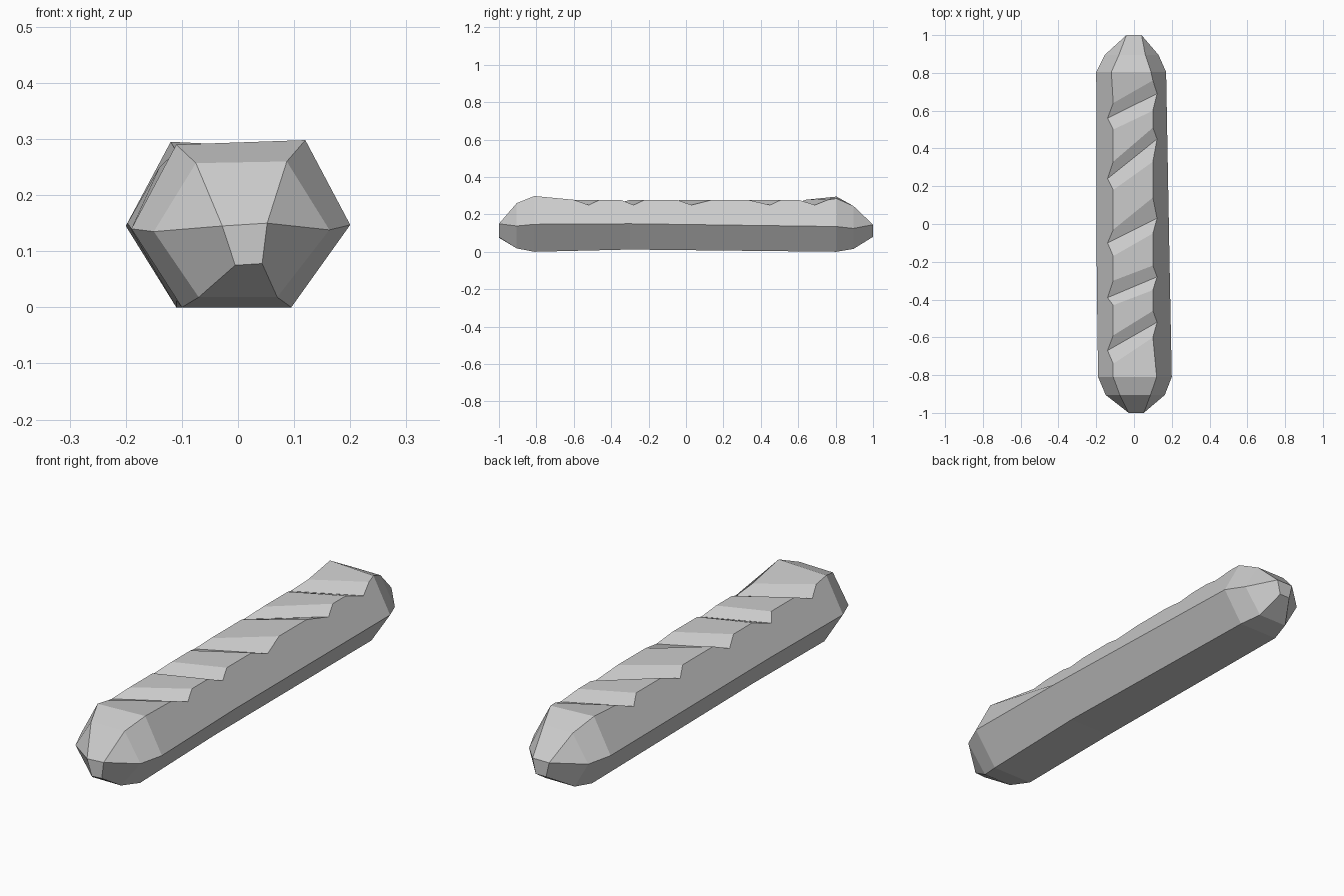
import bpy, bmesh

cube = bpy.data.objects.get("Cube")
if cube:
    bpy.data.objects.remove(cube, do_unlink=True)

crust = bpy.data.materials.new("crust grey")
crust.use_nodes = True
color = (0.6, 0.6, 0.6, 1)
crust.diffuse_color = color
crust.node_tree.nodes["Principled BSDF"].inputs["Base Color"].default_value = color

bm = bmesh.new()


def ring(y, *points):
    return [bm.verts.new((x, y, z)) for x, z in points]


def bridge(a, b):
    """Skin two rings; a repeated vertex collapses its quad to a triangle."""
    for i in range(len(a)):
        j = (i + 1) % len(a)
        bm.faces.new(dict.fromkeys((a[i], a[j], b[j], b[i])))


def tip(y, *points):
    """Blunt four-sided end whose upper corners each meet two ring corners."""
    tl, tr, br, bl = ring(y, *points)
    bm.faces.new((tl, tr, br, bl))
    return [tl, tl, tr, tr, br, bl]


# Rounded ends: side left, top left, top right, side right, bottom right, bottom left
front = ring(-0.81, (-0.19, 0.14), (-0.11, 0.29), (0.12, 0.298), (0.2, 0.147), (0.095, 0), (-0.1, 0))
front_cap = ring(-0.905, (-0.15, 0.135), (-0.075, 0.257), (0.087, 0.26), (0.163, 0.138), (0.07, 0.018), (-0.07, 0.018))
back = ring(0.805, (-0.2, 0.145), (-0.12, 0.295), (0.09, 0.285), (0.17, 0.135), (0.08, 0), (-0.11, 0))
back_cap = ring(0.895, (-0.155, 0.13), (-0.08, 0.245), (0.06, 0.245), (0.13, 0.125), (0.05, 0.015), (-0.09, 0.015))
bridge(front, front_cap)
bridge(back, back_cap)
bridge(front_cap, tip(-1, (-0.028, 0.145), (0.052, 0.15), (0.043, 0.078), (-0.005, 0.075)))
bridge(back_cap, tip(1, (-0.04, 0.145), (0.04, 0.145), (0.025, 0.08), (-0.025, 0.08)))

# Top: diagonal slashes, each a lower lip, a sunken valley and an upper lip
# (lip, valley, lip y on the left, then on the right)
slashes = [
    ((-0.74, -0.67, -0.59), (-0.6, -0.52, -0.46)),
    ((-0.43, -0.39, -0.3), (-0.35, -0.28, -0.22)),
    ((-0.17, -0.1, -0.03), (-0.05, 0.03, 0.14)),
    ((0.18, 0.24, 0.33), (0.33, 0.45, 0.51)),
    ((0.5, 0.56, 0.64), (0.6, 0.69, 0.76)),
]
left, right = [front[1]], [front[2]]
for left_ys, right_ys in slashes:
    for k in range(3):
        valley = k == 1
        z = 0.25 if valley else 0.278
        left.append(bm.verts.new((-0.14 if valley else -0.11, left_ys[k], z)))
        right.append(bm.verts.new((0.122 if valley else 0.1, right_ys[k], z)))
left.append(back[1])
right.append(back[2])
for i in range(len(left) - 1):
    bm.faces.new((left[i], right[i], right[i + 1], left[i + 1]))

# Sides and underside, with a slightly arched middle
sl, sr, br, bl = ring(-0.3, (-0.197, 0.15), (0.19, 0.15), (0.095, 0.012), (-0.11, 0.012))
bm.faces.new([front[0], *left, back[0], sl])
bm.faces.new([front[3], *right, back[3], sr])
for a, b in ((front, (sl, sr, br, bl)), (back, (sl, sr, br, bl))):
    bm.faces.new((a[3], a[4], b[2], b[1]))
    bm.faces.new((a[4], a[5], b[3], b[2]))
    bm.faces.new((a[5], a[0], b[0], b[3]))

bmesh.ops.recalc_face_normals(bm, faces=bm.faces)
mesh = bpy.data.meshes.new("bread_loaf")
bm.to_mesh(mesh)
bm.free()
mesh.materials.append(crust)
bpy.context.collection.objects.link(bpy.data.objects.new("bread_loaf", mesh))
